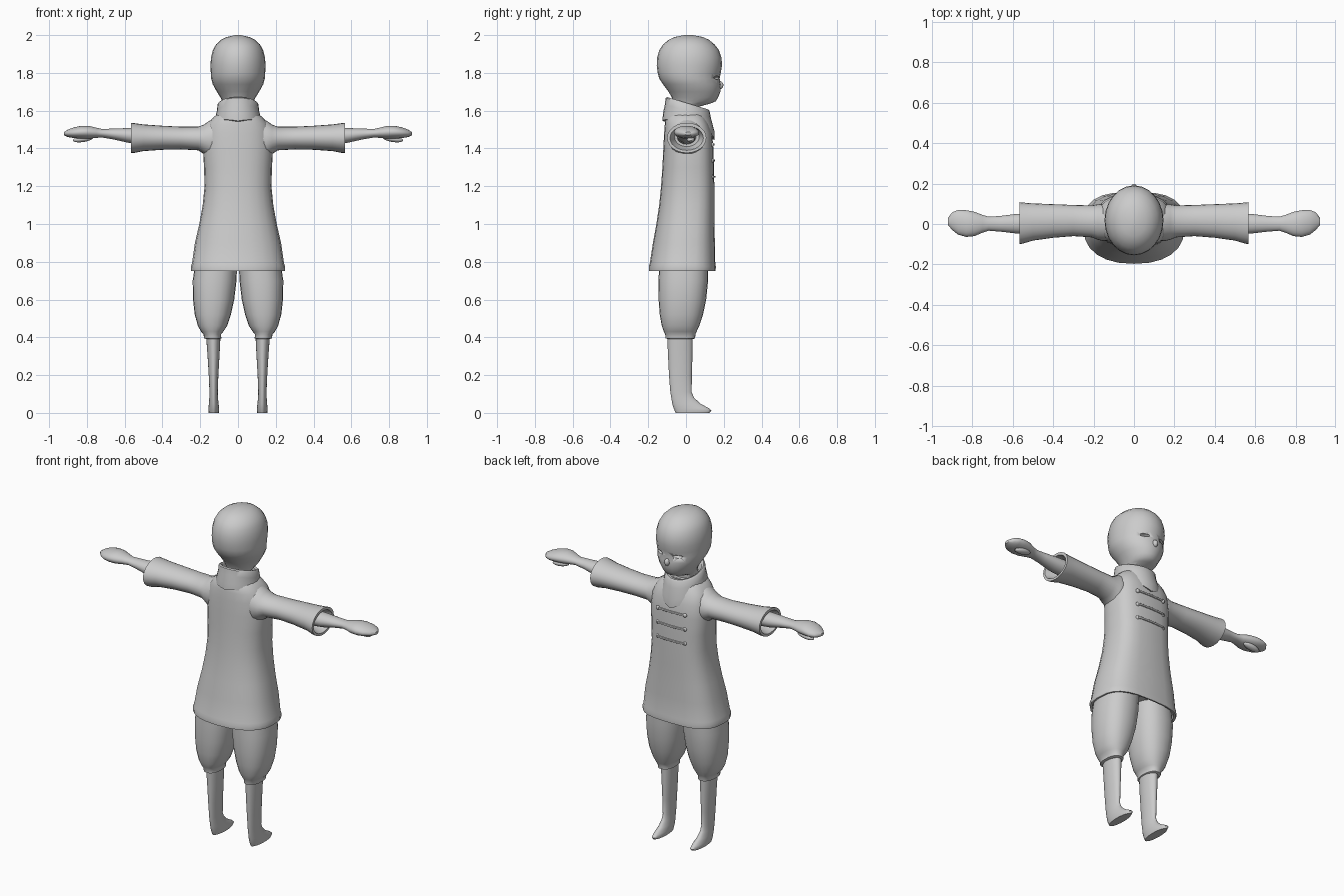
import bpy, bmesh, math
from mathutils import Vector, Matrix

cube = bpy.data.objects.get("Cube")
if cube:
    bpy.data.objects.remove(cube, do_unlink=True)

GREY = (0.6, 0.6, 0.6, 1)
clay = bpy.data.materials.new("plain grey")
clay.diffuse_color = GREY
clay.use_nodes = True
clay.node_tree.nodes["Principled BSDF"].inputs["Base Color"].default_value = GREY


def finish(name, bm, mirror=False, angle=50):
    """Turn a bmesh into a smooth shaded, optionally mirrored object."""
    bmesh.ops.recalc_face_normals(bm, faces=bm.faces)
    mesh = bpy.data.meshes.new(name)
    bm.to_mesh(mesh)
    bm.free()
    mesh.materials.append(clay)
    obj = bpy.data.objects.new(name, mesh)
    bpy.context.collection.objects.link(obj)
    bpy.ops.object.select_all(action="DESELECT")
    obj.select_set(True)
    bpy.context.view_layer.objects.active = obj
    bpy.ops.object.shade_smooth_by_angle(angle=math.radians(angle))
    if mirror:
        mod = obj.modifiers.new("mirror", "MIRROR")
        mod.use_mirror_merge = False
    return obj


def power(value, n):
    return math.copysign(abs(value) ** (2 / n), value)


def loft(name, rings, axis="z", mirror=False, front=2, back=2, shift=None, sides=24):
    """Skin rings of (position, low a, high a, low b, high b) along an axis."""
    bm = bmesh.new()
    loops = []
    for pos, a0, a1, b0, b1 in rings:
        loop = []
        for i in range(sides):
            t = math.tau * i / sides
            n = front if math.sin(t) > 0 else back
            a = (a0 + a1) / 2 + (a1 - a0) / 2 * power(math.cos(t), n)
            b = (b0 + b1) / 2 + (b1 - b0) / 2 * power(math.sin(t), n)
            co = Vector((a, b, pos) if axis == "z" else (pos, a, b))
            if shift:
                co.z += shift(co)
            loop.append(bm.verts.new(co))
        loops.append(loop)
    for low, high in zip(loops, loops[1:]):
        for i in range(sides):
            j = (i + 1) % sides
            bm.faces.new((low[i], low[j], high[j], high[i]))
    bm.faces.new(loops[0])
    bm.faces.new(loops[-1])
    return finish(name, bm, mirror)


def centred(rows):
    """Expand (z, half width, back, front) rows to symmetric rings."""
    return [(z, -w, w, y0, y1) for z, w, y0, y1 in rows]


def ellipsoid(name, centre, radii, mirror=False, turn=0):
    bm = bmesh.new()
    place = (Matrix.Translation(centre) @ Matrix.Rotation(turn, 4, "Y")
             @ Matrix.Diagonal((*radii, 1)))
    bmesh.ops.create_uvsphere(bm, u_segments=16, v_segments=10, radius=1, matrix=place)
    return finish(name, bm, mirror)


# Head and neck
head = loft("head", centred([
    (1.55, .07, -.07, .06), (1.62, .068, -.065, .065), (1.638, .075, -.065, .13),
    (1.65, .083, -.068, .158), (1.67, .093, -.075, .17), (1.70, .112, -.092, .182),
    (1.74, .134, -.122, .184), (1.77, .142, -.142, .178), (1.80, .144, -.15, .184),
    (1.84, .146, -.155, .191), (1.88, .143, -.153, .188), (1.92, .133, -.142, .175),
    (1.95, .117, -.122, .152), (1.975, .09, -.092, .122), (1.99, .06, -.06, .09),
    (2.0, .015, -.01, .035)]))
ellipsoid("nose", (0, .178, 1.735), (.016, .02, .022))

# Narrow eye slits cut into the face
cutter = ellipsoid("eye_cutter", (.065, .168, 1.775), (.033, .025, .009), True)
cutter.hide_render = True
cutter.hide_viewport = True
cutter.display_type = "WIRE"
slit = head.modifiers.new("eye_slits", "BOOLEAN")
slit.object = cutter
slit.operation = "DIFFERENCE"

# Long coat with a hollow hem
coat = loft("coat", centred([
    (.80, .22, -.165, .13), (.755, .235, -.185, .145), (.752, .248, -.197, .157),
    (.775, .25, -.197, .158), (.79, .244, -.192, .155), (.9, .228, -.175, .153),
    (1.0, .205, -.157, .15), (1.1, .187, -.142, .15), (1.2, .177, -.132, .15),
    (1.3, .18, -.125, .148), (1.4, .185, -.12, .145), (1.48, .178, -.116, .138),
    (1.53, .16, -.112, .12), (1.56, .135, -.108, .105), (1.6, .09, -.09, .08)]),
    front=3, back=2.3)

# Turned collar, sloping forward to a point
def collar_slope(co):
    point = max(0, 1 - abs(co.x) / .11) * max(0, 1.6 - co.z) / .08
    return -.3 * co.y - (.045 if co.y > 0 else .025) * point


loft("collar", centred([
    (1.53, .105, -.105, .11), (1.53, .127, -.125, .152), (1.56, .122, -.122, .15),
    (1.60, .112, -.112, .132), (1.635, .108, -.108, .125), (1.642, .1, -.1, .117),
    (1.635, .088, -.088, .1), (1.58, .08, -.08, .085)]), shift=collar_slope)

# Sleeves with open cuffs
loft("sleeves", [
    (.08, -.08, .09, 1.36, 1.57), (.15, -.085, .1, 1.345, 1.548),
    (.18, -.078, .097, 1.37, 1.527), (.21, -.066, .092, 1.39, 1.515),
    (.30, -.06, .094, 1.395, 1.515), (.40, -.068, .098, 1.393, 1.52),
    (.50, -.082, .102, 1.386, 1.527), (.55, -.097, .106, 1.376, 1.534),
    (.567, -.1, .108, 1.376, 1.536), (.567, -.085, .092, 1.39, 1.52),
    (.50, -.06, .07, 1.41, 1.51)], "x", True)

# Forearms and mitten hands
loft("arms", [
    (.48, -.05, .055, 1.42, 1.51), (.58, -.047, .05, 1.43, 1.508),
    (.66, -.038, .04, 1.448, 1.505), (.72, -.033, .036, 1.458, 1.503),
    (.75, -.043, .045, 1.456, 1.51), (.79, -.06, .06, 1.452, 1.52),
    (.83, -.064, .068, 1.452, 1.52), (.87, -.053, .07, 1.455, 1.511),
    (.90, -.03, .058, 1.46, 1.5), (.921, -.005, .03, 1.47, 1.487)], "x", True)
ellipsoid("thumbs", (.82, .025, 1.45), (.055, .022, .016), True, .15)

# Baggy breeches gathered below the knee
loft("breeches", [
    (.39, .098, .165, -.095, .035), (.395, .088, .18, -.108, .048),
    (.415, .09, .182, -.11, .05), (.43, .078, .195, -.117, .056),
    (.46, .058, .212, -.128, .07), (.52, .038, .229, -.139, .09),
    (.6, .02, .238, -.145, .107), (.7, .008, .24, -.146, .117),
    (.8, .004, .225, -.14, .118)], mirror=True, front=2.3, back=2.3)

# Lower legs and pointed feet
loft("legs", [
    (.0, .102, .155, -.055, .125), (.012, .1, .157, -.06, .136),
    (.025, .1, .157, -.066, .12), (.05, .103, .154, -.073, .075),
    (.08, .106, .152, -.078, .043), (.11, .107, .151, -.083, .03),
    (.2, .104, .155, -.09, .031), (.3, .098, .161, -.095, .034),
    (.42, .092, .17, -.1, .036)], mirror=True)


# Raised closures wrapped onto the chest
def chest_plate(name, width, height, z, thickness):
    bm = bmesh.new()
    place = Matrix.Translation((0, .25, z)) @ Matrix.Rotation(-math.pi / 2, 4, "X")
    bmesh.ops.create_grid(bm, x_segments=14, y_segments=8, size=1,
                          matrix=place @ Matrix.Diagonal((width, height, 1, 1)))
    plate = finish(name, bm, angle=30)
    wrap = plate.modifiers.new("wrap", "SHRINKWRAP")
    wrap.target = coat
    wrap.wrap_method = "PROJECT"
    wrap.use_project_x = wrap.use_project_z = False
    wrap.use_project_y = True
    wrap.use_negative_direction = True
    wrap.use_positive_direction = False
    solid = plate.modifiers.new("thickness", "SOLIDIFY")
    solid.thickness = thickness
    solid.offset = 0


for i in range(3):
    z = 1.42 - .085 * i
    chest_plate("closure_bar", .09, .005, z, .014)
    for side in (-1, 1):
        ellipsoid("closure_knot", (side * .09, .139, z), (.012, .009, .012))
